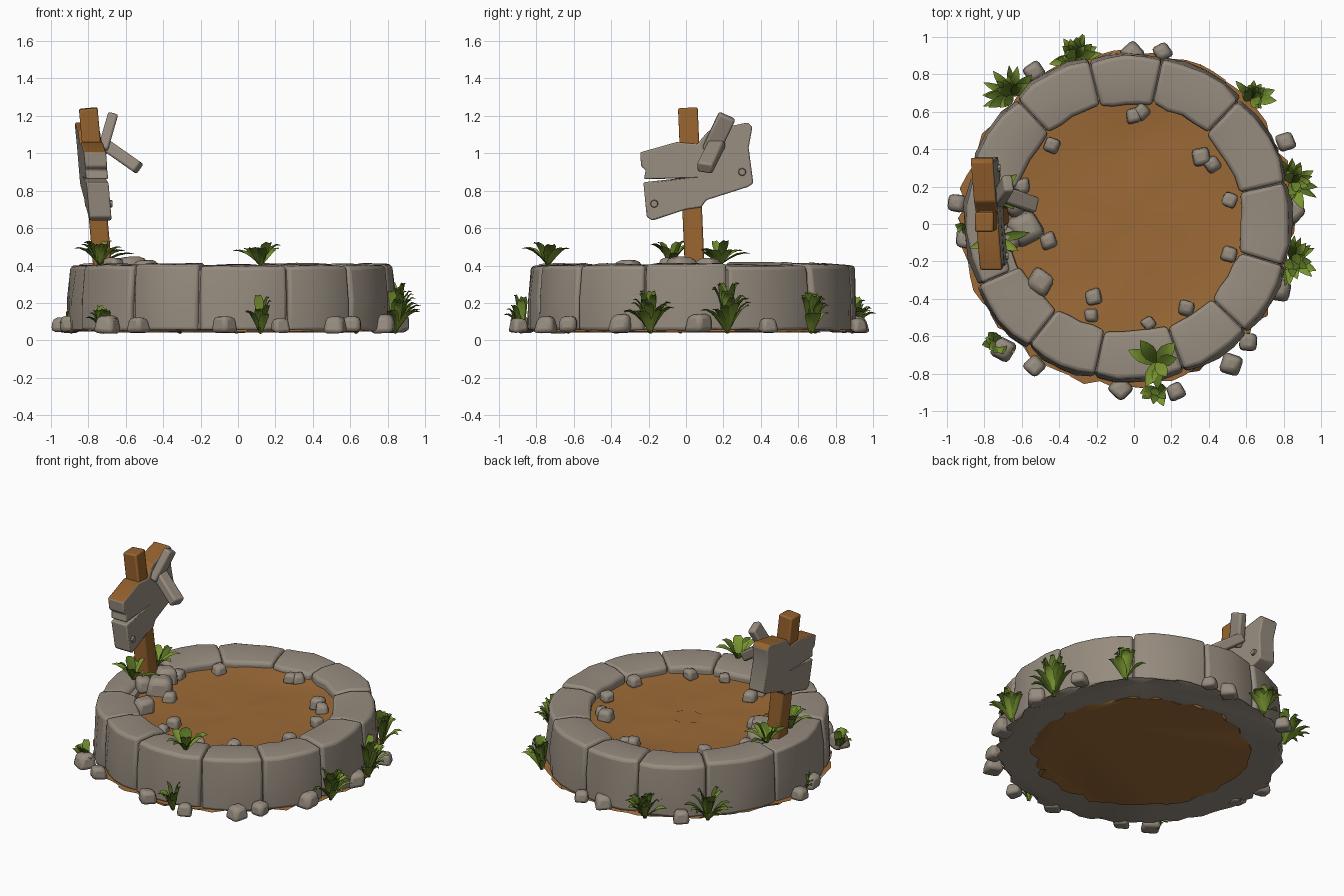
import bpy, bmesh, math, random
from mathutils import Vector, Matrix

random.seed(7)
if "Cube" in bpy.data.objects:
    bpy.data.objects.remove(bpy.data.objects["Cube"])


def material(name, rgb):
    m = bpy.data.materials.new(name)
    m.use_nodes = True
    m.diffuse_color = (*rgb, 1)
    bsdf = m.node_tree.nodes["Principled BSDF"]
    bsdf.inputs["Base Color"].default_value = (*rgb, 1)
    bsdf.inputs["Roughness"].default_value = 0.9
    return m


STONE = material("warm grey stone", (0.305, 0.26, 0.21))
DIRT = material("brown dirt", (0.335, 0.145, 0.038))
WOOD = material("brown wood", (0.31, 0.125, 0.028))
LEAF = material("leaf green", (0.19, 0.30, 0.03))
DARK_LEAF = material("dark leaf green", (0.09, 0.155, 0.015))
CENTRE = Vector((-0.03, 0.03, 0))


def finish(name, bm, mats, bevel=0, segments=2, angle=35):
    bmesh.ops.recalc_face_normals(bm, faces=bm.faces)
    mesh = bpy.data.meshes.new(name)
    bm.to_mesh(mesh)
    bm.free()
    ob = bpy.data.objects.new(name, mesh)
    bpy.context.collection.objects.link(ob)
    for m in mats:
        mesh.materials.append(m)
    if bevel:
        mod = ob.modifiers.new("worn edges", "BEVEL")
        mod.width, mod.segments, mod.limit_method = bevel, segments, "ANGLE"
    bpy.ops.object.select_all(action="DESELECT")
    ob.select_set(True)
    bpy.context.view_layer.objects.active = ob
    bpy.ops.object.shade_smooth_by_angle(angle=math.radians(angle))


def polar(r, a, z):
    return CENTRE + Vector((r * math.cos(a), r * math.sin(a), z))


def skin(bm, loops, closed=True):
    for p, q in zip(loops, loops[1:]):
        for j in range(len(p) if closed else len(p) - 1):
            k = (j + 1) % len(p)
            bm.faces.new((p[j], p[k], q[k], q[j]))


# Ring of wall stones: a cross-section swept between neighbouring joints
def wall_stone(name, start, end, inner):
    bm = bmesh.new()
    top, push = 0.41 + random.uniform(-0.008, 0.006), random.uniform(-0.008, 0.01)
    profile = [(0.885, 0.05), (0.885, 0.22), (0.868, top - 0.008),
               (0.73, top), (inner, top - 0.02), (inner, 0.05)]
    rows = []
    steps = 4
    for i in range(steps + 1):
        a = math.radians(start + 0.2 + (end - start - 0.4) * i / steps)
        tuck = 0.012 if i in (0, steps) else 0
        row = []
        for r, z in profile:
            r += push + random.uniform(-0.007, 0.007)
            r += -tuck if r > 0.7 else tuck
            lift = random.uniform(-0.005, 0.004) if z > 0.3 else 0
            row.append(bm.verts.new(polar(r, a, z + lift)))
        rows.append(row)
    skin(bm, rows)
    bm.faces.new(rows[0])
    bm.faces.new(rows[-1])
    finish(name, bm, [STONE], 0.02, 3)


joints = [13, 47, 78, 104, 133, 165, 204, 232, 258, 290, 316, 343, 373]
for n, (s, e) in enumerate(zip(joints, joints[1:])):
    wall_stone(f"wall_stone_{n}", s, e, 0.68 if s == 165 else 0.61)


# Lathed layers with uneven rims
def disc(name, rings, mats, count=48, wobble=0.0, jag=0.0):
    bm = bmesh.new()
    loops = []
    for r, z in rings:
        loop = []
        for i in range(count):
            a = 2 * math.pi * i / count
            bump = wobble * math.sin(3 * a + 9 * r) * math.cos(2 * a)
            loop.append(bm.verts.new(polar(r + random.uniform(-jag, jag), a, z + bump)))
        loops.append(loop)
    skin(bm, loops)
    bm.faces.new(loops[0])
    bm.faces.new(loops[-1])
    bmesh.ops.recalc_face_normals(bm, faces=bm.faces)
    if len(mats) > 1:
        for f in bm.faces:
            f.material_index = 1 if f.normal.z < -0.5 else 0
    finish(name, bm, mats)


disc("dirt_floor", [(0.1, 0.335), (0.3, 0.338), (0.48, 0.335), (0.58, 0.345), (0.66, 0.35),
                    (0.66, 0.07)], [DIRT], wobble=0.008)
disc("joint_filler", [(0.64, 0.3), (0.65, 0.375), (0.84, 0.375), (0.855, 0.06)], [STONE])
disc("dirt_skirt", [(0.8, 0.062), (0.885, 0.058), (0.88, 0.047)], [DIRT, STONE], 72, jag=0.032)
disc("dirt_underside", [(0.665, 0.052), (0.665, 0.042)], [DIRT], 60, jag=0.035)


# Loose rubble: squat rounded lumps
def rock(name, x, y, z, size):
    bm = bmesh.new()
    bmesh.ops.create_cube(bm, size=size)
    for v in bm.verts:
        v.co *= random.uniform(0.85, 1.15)
        v.co.z *= 0.8
        if v.co.z > 0:
            v.co.x *= 0.8
            v.co.y *= 0.8
    turn = Matrix.Rotation(random.uniform(0, 3), 4, "Z")
    bm.transform(Matrix.Translation((x, y, z + size * 0.33)) @ turn)
    finish(name, bm, [STONE], size * 0.22)


outer = [(-.01, .91), (.15, .92), (-.53, .81), (.81, .44), (.85, .07), (-.95, .11), (-.07, -.88),
         (.22, -.89), (-.53, -.76), (-.7, -.67), (.61, -.63), (.52, -.75), (.78, -.35), (-.9, -.08)]
floor = [(-.44, .42), (0, .58), (.42, .32), (.36, .36), (.51, .13), (.51, -.16), (.28, -.45),
         (.08, -.53), (-.23, -.49), (-.22, -.39), (-.46, -.09), (-.6, .2), (.04, .6)]
for i, (x, y) in enumerate(outer):
    rock(f"outer_rock_{i}", x, y, 0.05, random.uniform(0.09, 0.125))
for i, (x, y) in enumerate(floor):
    rock(f"floor_rock_{i}", x, y, 0.335, random.uniform(0.07, 0.095))
rock("corner_rock", -.5, -.31, 0.33, 0.13)
rock("step_rock", -.58, -.02, 0.32, 0.17)
rock("wedge_rock", -.64, .12, 0.33, 0.15)
rock("post_foot_rock", -.66, -.08, 0.36, 0.11)


# Straight timber or plank between two points
def beam(name, a, b, width, depth, mat, bevel):
    a, b, side = Vector(a), Vector(b), Vector((0, 1, 0))
    up = (b - a).normalized()
    u = (side - up * up.dot(side)).normalized()
    w = up.cross(u)
    bm = bmesh.new()
    ends = [[bm.verts.new(p + u * width * i / 2 + w * depth * j / 2)
             for i, j in ((-1, -1), (1, -1), (1, 1), (-1, 1))] for p in (a, b)]
    skin(bm, ends)
    bm.faces.new(ends[0])
    bm.faces.new(ends[-1])
    finish(name, bm, [mat], bevel)


beam("sign_post", (-.715, .05, .3), (-.80, .01, 1.24), 0.105, 0.1, WOOD, 0.01)
beam("split_plank_upper", (-.725, .13, 1.01), (-.67, .22, 1.2), 0.095, 0.055, STONE, 0.012)
beam("split_plank_lower", (-.73, .17, 1.06), (-.53, .1, .92), 0.085, 0.065, STONE, 0.012)

# Sign board: ragged outline in y and z, leaning with the post that runs through it
outline = [(-.245, 1.005), (-.05, 1.06), (.06, 1.05), (.12, 1.12), (.33, 1.165), (.355, 1.14),
           (.335, 1.03), (.36, .84), (.33, .82), (.11, .75), (.08, .71), (0, .7), (-.18, .64),
           (-.21, .66), (-.228, .845), (-.05, .865), (-.225, .862), (-.215, .91), (-.24, .93)]


def board_point(y, z, off):
    return Vector((-.768 - 0.09 * (z - .9) - 0.06 * y + off, y, z))


bm = bmesh.new()
sides = [[bm.verts.new(board_point(y, z, off)) for y, z in outline] for off in (-.06, .058)]
skin(bm, sides)
for s in sides:
    bm.faces.new(s)
bmesh.ops.recalc_face_normals(bm, faces=bm.faces)
for f in bm.faces:  # bare wood along the top edge
    f.material_index = 1 if f.normal.z > 0.6 and f.calc_center_median().z > 0.95 else 0
finish("sign_board", bm, [STONE, WOOD], 0.008)
for i, (y, z) in enumerate([(.3, .9), (-.17, .73)]):
    bm = bmesh.new()
    bmesh.ops.create_cone(bm, cap_ends=True, segments=8, radius1=.025, radius2=.018, depth=.03)
    bm.transform(Matrix.Translation(board_point(y, z, .058)) @ Matrix.Rotation(math.pi / 2, 4, "Y"))
    finish(f"board_peg_{i}", bm, [STONE])


# Grass: folded, pointed blades that fan out from one root
def grass(name, x, y, z, height, reach, blades, width, heading=0.0, spread=math.pi):
    bm = bmesh.new()
    for n in range(blades):
        a = heading + spread * (2 * (n + random.random()) / blades - 1)
        out = Vector((math.cos(a), math.sin(a), 0))
        across = Vector((-out.y, out.x, 0))
        low = random.random()
        h, r = height * (1 - 0.55 * low), reach * (0.4 + 0.65 * low)
        wide = width * random.uniform(.8, 1.2)
        rows = []
        for t, w in ((0, .4), (.3, .9), (.55, 1), (.8, .6), (1, .04)):
            mid = Vector((x, y, z)) + out * r * t + Vector((0, 0, h * math.sin(t * 1.75)))
            fold = Vector((0, 0, .012 * w))
            rows.append([bm.verts.new(mid + across * wide * w * s + fold * abs(s))
                         for s in (-1, 0, 1)])
        before = set(bm.faces)
        skin(bm, rows, closed=False)
        for f in set(bm.faces) - before:
            f.material_index = n % 2
    finish(name, bm, [LEAF, DARK_LEAF], angle=60)


tufts = [(-.31, .89, .2, .14, 18), (-.65, .69, .23, .16, 18), (.63, .67, .22, .13, 16),
         (.84, .22, .28, .15, 18), (.84, -.19, .23, .15, 18), (-.72, -.63, .16, .1, 9),
         (-.89, -.03, .12, .07, 5), (.12, -.88, .21, .1, 8)]
for i, (x, y, h, reach, blades) in enumerate(tufts):
    grass(f"base_tuft_{i}", x, y, .035, h, reach, blades, .025, math.atan2(y, x), 1.9)
grass("rim_tuft", .12, -.74, .4, .13, .19, 7, .036, 0.3)
grass("post_tuft_front", -.74, -.08, .4, .14, .18, 10, .026)
grass("post_tuft_back", -.74, .18, .4, .14, .16, 10, .026)
